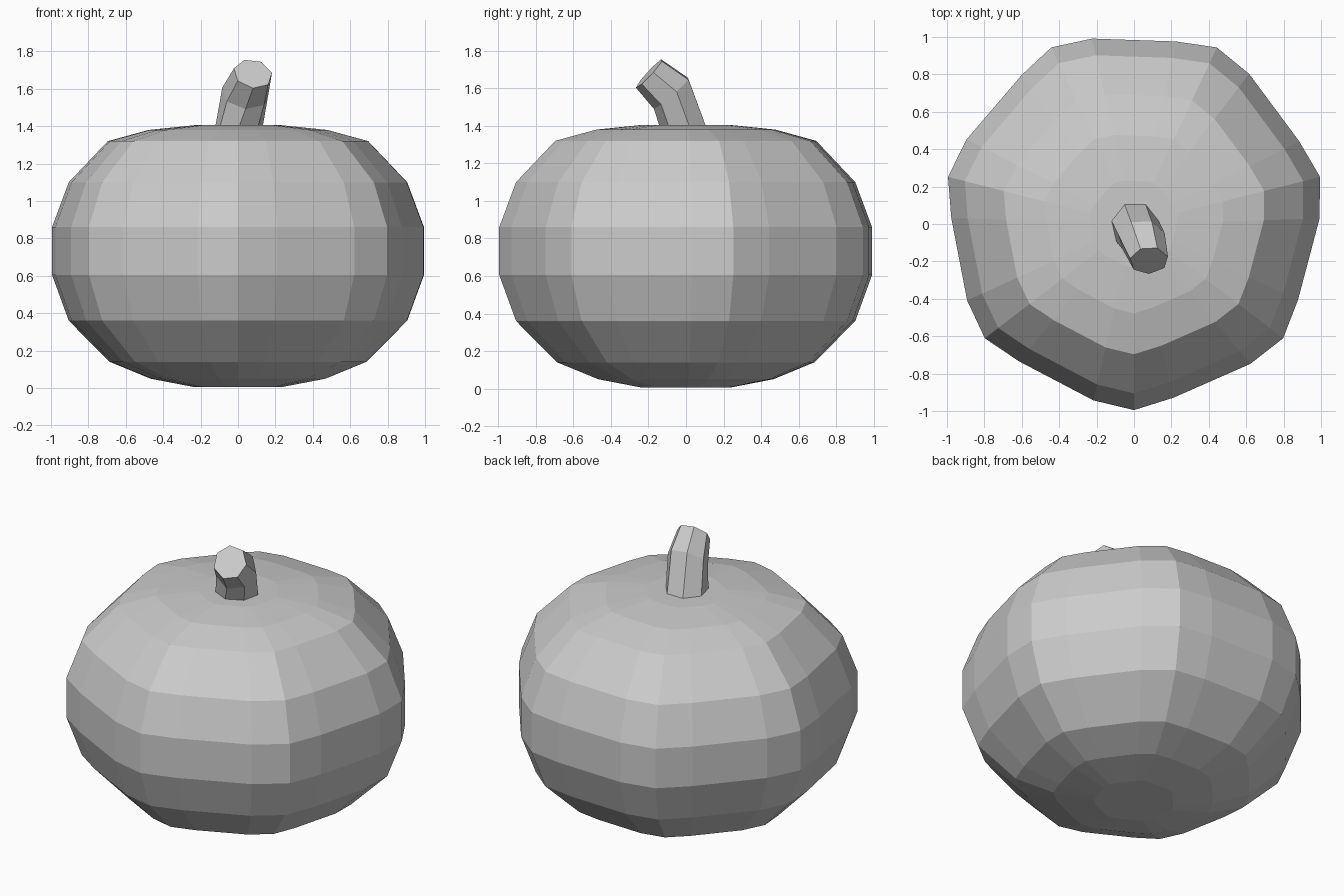
import bpy, bmesh
from math import sin, cos, pi, radians
from mathutils import Vector

if "Cube" in bpy.data.objects:
    bpy.data.objects.remove(bpy.data.objects["Cube"])


def loft(name, rings):
    """Skin a stack of equal-sized rings and cap both ends."""
    bm = bmesh.new()
    loops = [[bm.verts.new(p) for p in ring] for ring in rings]
    for a, b in zip(loops, loops[1:]):
        n = len(a)
        for i in range(n):
            j = (i + 1) % n
            bm.faces.new((a[i], a[j], b[j], b[i]))
    bm.faces.new(loops[0][::-1])
    bm.faces.new(loops[-1])
    bmesh.ops.recalc_face_normals(bm, faces=bm.faces)
    mesh = bpy.data.meshes.new(name)
    bm.to_mesh(mesh)
    bm.free()
    obj = bpy.data.objects.new(name, mesh)
    bpy.context.collection.objects.link(obj)
    return obj


# Pumpkin body: seven ridges, each followed by two shallower points
RIDGES = 7
section = []
for k in range(RIDGES):
    start = -90 + k * 360 / RIDGES
    for offset, radius in ((0, 1.02), (12.4, 0.977), (38.8, 0.992)):
        a = radians(start + offset)
        section.append((radius * cos(a), radius * sin(a) + 0.025))

profile = [(0.235, 0.005), (0.47, 0.05), (0.69, 0.14), (0.91, 0.36), (1.0, 0.605),
           (1.0, 0.86), (0.91, 1.10), (0.70, 1.32), (0.48, 1.38), (0.235, 1.405)]
loft("pumpkin_body", [[(x * s, y * s, z) for x, y in section] for s, z in profile])


# Bent stem: seven-sided rings that tilt forward towards the tip
def stem_ring(center, across, up, radius):
    c, v, u = Vector(center), Vector(across).normalized(), Vector(up).normalized()
    angles = [-pi / 2 + 2 * pi * i / 7 for i in range(7)]
    return [c + radius * (cos(a) * v + sin(a) * u) for a in angles]


loft("stem", [
    stem_ring((0.005, -0.01, 1.395), (1, 0, 0), (0, 1, 0), 0.13),
    stem_ring((0.04, -0.075, 1.575), (1, 0.03, -0.10), (0, 0.76, 0.66), 0.128),
    stem_ring((0.08, -0.195, 1.68), (1, 0.05, -0.12), (0, 0.68, 0.73), 0.105),
])

# Faceted shading
for obj in bpy.context.collection.objects:
    for poly in obj.data.polygons:
        poly.use_smooth = False
